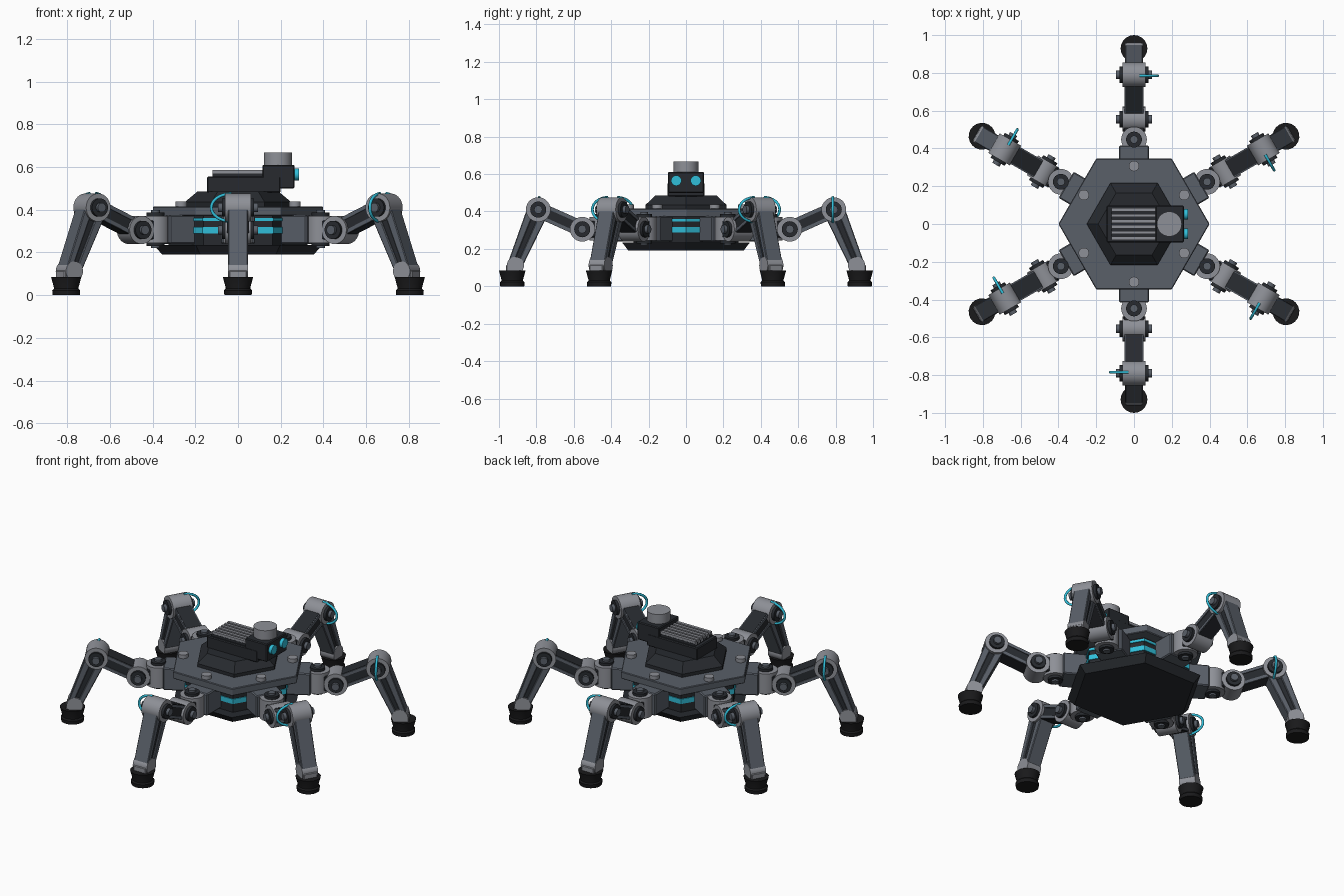
import bpy, bmesh
from math import sin, cos, pi, radians
from mathutils import Vector, Matrix

if "Cube" in bpy.data.objects:
    bpy.data.objects.remove(bpy.data.objects["Cube"])


def material(name, rgb):
    m = bpy.data.materials.new(name)
    m.diffuse_color = (*rgb, 1)
    m.use_nodes = True
    m.node_tree.nodes["Principled BSDF"].inputs["Base Color"].default_value = m.diffuse_color
    return m


SLATE = material("slate", (0.10, 0.115, 0.14))
STEEL = material("steel", (0.27, 0.28, 0.31))
DARK = material("dark", (0.02, 0.023, 0.028))
RUBBER = material("rubber", (0.010, 0.010, 0.011))
CYAN = material("cyan", (0.03, 0.52, 0.70))


def finish(name, bm, mat, bevel=0):
    bmesh.ops.recalc_face_normals(bm, faces=bm.faces)
    if bevel:
        bmesh.ops.bevel(bm, geom=bm.edges[:], offset=bevel, segments=1, affect='EDGES')
    me = bpy.data.meshes.new(name)
    bm.to_mesh(me)
    bm.free()
    me.materials.append(mat)
    me.shade_smooth()
    me.set_sharp_from_angle(angle=radians(28))
    ob = bpy.data.objects.new(name, me)
    bpy.context.collection.objects.link(ob)
    return ob


def box(name, lo, hi, mat, bevel=0):
    lo, hi = Vector(lo), Vector(hi)
    bm = bmesh.new()
    bmesh.ops.create_cube(bm, size=1, matrix=Matrix.Translation((lo + hi) / 2) @ Matrix.Diagonal((*(hi - lo), 1)))
    return finish(name, bm, mat, bevel)


def lathe(name, profile, mat, n=24, at=(0, 0, 0), axis=(0, 0, 1), bevel=0):
    """Turn (radius, height) pairs about an axis, with flat caps."""
    bm = bmesh.new()
    M = Matrix.Translation(at) @ Vector((0, 0, 1)).rotation_difference(Vector(axis)).to_matrix().to_4x4()
    rings = [[bm.verts.new(M @ Vector((r * cos(2 * pi * i / n), r * sin(2 * pi * i / n), h))) for i in range(n)]
             for r, h in profile]
    for a, b in zip(rings, rings[1:]):
        for i in range(n):
            bm.faces.new((a[i], a[(i + 1) % n], b[(i + 1) % n], b[i]))
    bm.faces.new(rings[0])
    bm.faces.new(rings[-1])
    return finish(name, bm, mat, bevel)


def bar(name, p, q, start, end, y0, y1, mat, bevel=0):
    """Tapered limb in the xz plane from p to q; start/end give its two side offsets."""
    p, q = Vector(p), Vector(q)
    d = (q - p).normalized()
    nrm = Vector((-d.y, d.x))
    pts = [p + nrm * start[0], q + nrm * end[0], q + nrm * end[1], p + nrm * start[1]]
    bm = bmesh.new()
    f = bm.faces.new([bm.verts.new((v.x, y0, v.y)) for v in pts])
    ext = bmesh.ops.extrude_face_region(bm, geom=[f])
    bmesh.ops.translate(bm, vec=(0, y1 - y0, 0), verts=[v for v in ext['geom'] if isinstance(v, bmesh.types.BMVert)])
    return finish(name, bm, mat, bevel)


# Hexagonal body
lathe("bottom_plate", [(0.355, 0.19), (0.395, 0.235)], DARK, 6)
lathe("body_core", [(0.325, 0.23), (0.325, 0.38)], DARK, 6)
lathe("light_band", [(0.331, 0.288), (0.331, 0.318)], CYAN, 6)
lathe("upper_light_band", [(0.331, 0.347), (0.331, 0.361)], CYAN, 6)
lathe("top_plate", [(0.4, 0.37), (0.4, 0.415)], SLATE, 6, bevel=0.004)
lathe("upper_deck", [(0.25, 0.41), (0.25, 0.435), (0.19, 0.485)], DARK, 6)

# Turret, vent and sensor head
box("turret", (-0.145, -0.098, 0.48), (0.2, 0.098, 0.555), DARK, 0.005)
box("vent_base", (-0.12, -0.085, 0.55), (0.115, 0.085, 0.57), DARK)
for i in range(6):
    y = -0.075 + 0.03 * i
    box(f"vent_slat_{i}", (-0.12, y - 0.009, 0.56), (0.115, y + 0.009, 0.585), STEEL)
box("head", (0.115, -0.097, 0.5), (0.265, 0.097, 0.61), DARK, 0.005)
lathe("sensor_dome", [(0.066, 0.605), (0.066, 0.668)], STEEL, 32, (0.187, 0, 0))
for side in (-1, 1):
    lathe("eye", [(0.028, 0), (0.028, 0.022)], CYAN, 20, (0.263, side * 0.052, 0.565), (1, 0, 0))

# One leg along +x
leg = []
HIP, KNEE, ANKLE = (0.555, 0.305), (0.79, 0.41), (0.912, 0.12)
add = leg.append
add(lathe("plate_bolt", [(0.028, 0.41), (0.028, 0.438)], STEEL, 16, (0.307, 0, 0)))
add(box("hip_mount", (0.27, -0.08, 0.24), (0.415, 0.08, 0.375), SLATE, 0.006))
add(lathe("hip_joint", [(0.068, 0.245), (0.068, 0.37)], STEEL, 28, (0.447, 0, 0)))
add(lathe("hip_hub", [(0.042, 0.23), (0.042, 0.386)], DARK, 24, (0.447, 0, 0)))
add(lathe("hip_pin", [(0.021, 0.22), (0.021, 0.398)], SLATE, 16, (0.447, 0, 0)))
add(box("hip_link", (0.44, -0.055, 0.26), (0.55, 0.055, 0.35), DARK, 0.005))


def pivot(name, p, r, w):
    at, ax = (p[0], 0, p[1]), (0, 1, 0)
    for part, rad, half, mat in (("joint", r, w, STEEL), ("hub", r * 0.65, w + 0.016, DARK),
                                 ("pin", r * 0.33, w + 0.034, SLATE)):
        add(lathe(f"{name}_{part}", [(rad, -half), (rad, half)], mat, 28, at, ax))


pivot("thigh", HIP, 0.066, 0.06)
pivot("knee", KNEE, 0.066, 0.06)

# Thigh: dark beam with side rails
add(bar("thigh_beam", HIP, KNEE, (-0.042, 0.042), (-0.042, 0.042), -0.045, 0.045, DARK))
for side in (-1, 1):
    for s in (-1, 1):
        a, b = sorted((s * 0.023, s * 0.04))
        y = sorted((side * 0.04, side * 0.051))
        add(bar("thigh_rail", HIP, KNEE, (a, b), (a, b), *y, SLATE))

# Shin: outer and inner flanges around a dark web
add(bar("shin_web", KNEE, ANKLE, (-0.04, 0.04), (-0.025, 0.025), -0.038, 0.038, DARK))
for s in (-1, 1):
    add(bar("shin_flange", KNEE, ANKLE, (s * 0.016, s * 0.058), (s * 0.01, s * 0.04), -0.047, 0.047, SLATE, 0.004))

# Ankle and rubber foot
add(lathe("ankle_joint", [(0.046, -0.048), (0.046, 0.048)], STEEL, 24, (0.912, 0, 0.112), (0, 1, 0)))
add(box("ankle_block", (0.884, -0.042, 0.065), (0.962, 0.042, 0.115), STEEL, 0.004))
add(lathe("foot", [(0.064, 0), (0.066, 0.022), (0.058, 0.03), (0.058, 0.036), (0.071, 0.084)],
          RUBBER, 20, (0.929, 0, 0)))

# Cable looping out beside the knee
cu = bpy.data.curves.new("knee_cable", 'CURVE')
cu.dimensions = '3D'
cu.bevel_depth = 0.0075
cu.bevel_resolution = 2
sp = cu.splines.new('POLY')
sp.points.add(16)
for i, pt in enumerate(sp.points):
    t = pi * i / 16
    pt.co = (0.785, -0.03 - 0.095 * sin(t), 0.41 + 0.065 * cos(t), 1)
cu.materials.append(CYAN)
cable = bpy.data.objects.new("knee_cable", cu)
bpy.context.collection.objects.link(cable)
add(cable)

# Six legs by rotating linked copies
for k in range(6):
    for part in leg:
        ob = part if k == 5 else part.copy()
        if k < 5:
            bpy.context.collection.objects.link(ob)
        ob.rotation_euler.z = radians(30 + 60 * k)
